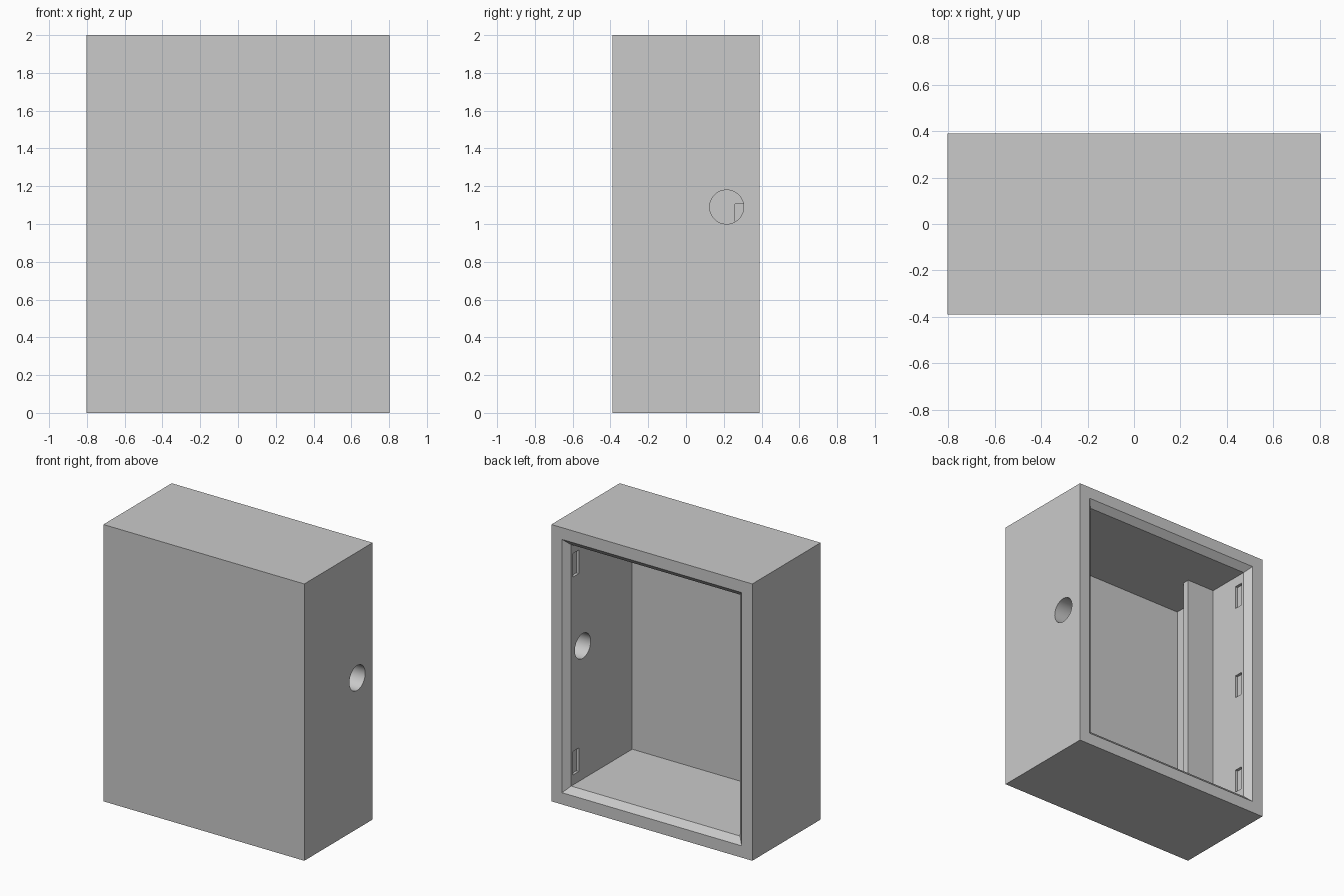
import bpy
import bmesh
import math
from mathutils import Vector

if "Cube" in bpy.data.objects:
    bpy.data.objects.remove(bpy.data.objects["Cube"], do_unlink=True)

W, D, H = 0.803, 0.39, 2.0          # half width, half depth, height
RIM, BEVEL, FRONT = 0.085, 0.043, 0.04
WALL = RIM + BEVEL

grey = bpy.data.materials.new("light_grey")
grey.use_nodes = True
grey.diffuse_color = (0.59, 0.59, 0.59, 1)
grey.node_tree.nodes["Principled BSDF"].inputs["Base Color"].default_value = grey.diffuse_color


def add_object(name, bm):
    bmesh.ops.recalc_face_normals(bm, faces=bm.faces)
    mesh = bpy.data.meshes.new(name)
    bm.to_mesh(mesh)
    bm.free()
    mesh.materials.append(grey)
    obj = bpy.data.objects.new(name, mesh)
    bpy.context.collection.objects.link(obj)
    return obj


def box(name, x, y, z):
    """Box spanning the given (low, high) ranges."""
    bm = bmesh.new()
    bmesh.ops.create_cube(bm, size=1)
    for v in bm.verts:
        v.co = Vector([(lo + hi) / 2 + c * (hi - lo) for c, (lo, hi) in zip(v.co, (x, y, z))])
    return add_object(name, bm)


def cut(target, cutter):
    mod = target.modifiers.new(cutter.name, 'BOOLEAN')
    mod.operation = 'DIFFERENCE'
    mod.solver = 'EXACT'
    mod.object = cutter
    bpy.context.view_layer.objects.active = target
    bpy.ops.object.modifier_apply(modifier=mod.name)
    bpy.data.objects.remove(cutter, do_unlink=True)


# Housing: box whose back face steps in to a bevelled rim and a deep cavity
housing = box("housing", (-W, W), (-D, D), (0, H))
bm = bmesh.new()
bm.from_mesh(housing.data)
back = max(bm.faces, key=lambda f: f.calc_center_median().y)
for inset, y in ((RIM, D), (WALL, D - BEVEL), (WALL, -D + FRONT)):
    back = bmesh.ops.extrude_discrete_faces(bm, faces=[back])["faces"][0]
    for v in back.verts:
        v.co = (math.copysign(W - inset, v.co.x), y,
                inset if v.co.z < H / 2 else H - inset)
bmesh.ops.recalc_face_normals(bm, faces=bm.faces)
bm.to_mesh(housing.data)
bm.free()

# Latch slots in the inner side walls; the middle one is on one side only
inner = W - WALL
for side, heights in ((-1, (0.20, 0.935, 1.63)), (1, (0.20, 1.63))):
    for z in heights:
        xs = sorted((side * (inner - 0.05), side * (inner + 0.02)))
        cut(housing, box("slot_cutter", xs, (0.26, 0.325), (z, z + 0.17)))

# Round cable hole through the left wall
bm = bmesh.new()
bmesh.ops.create_cone(bm, cap_ends=True, segments=64, radius1=0.09, radius2=0.09, depth=0.3)
hole = add_object("hole_cutter", bm)
hole.data.transform(hole.matrix_world.Rotation(math.pi / 2, 4, 'Y'))
hole.data.transform(hole.matrix_world.Translation((W - WALL / 2, 0.215, 1.09)))
cut(housing, hole)

# Full-height fin standing off the right inner wall
fin = box("inner_fin", (-inner - 0.01, -inner + 0.22),
          (-0.023, 0.027), (WALL - 0.01, H - WALL + 0.01))

bpy.ops.object.select_all(action='DESELECT')
housing.select_set(True)
bpy.context.view_layer.objects.active = housing
bpy.ops.object.shade_smooth_by_angle(angle=math.radians(30))
